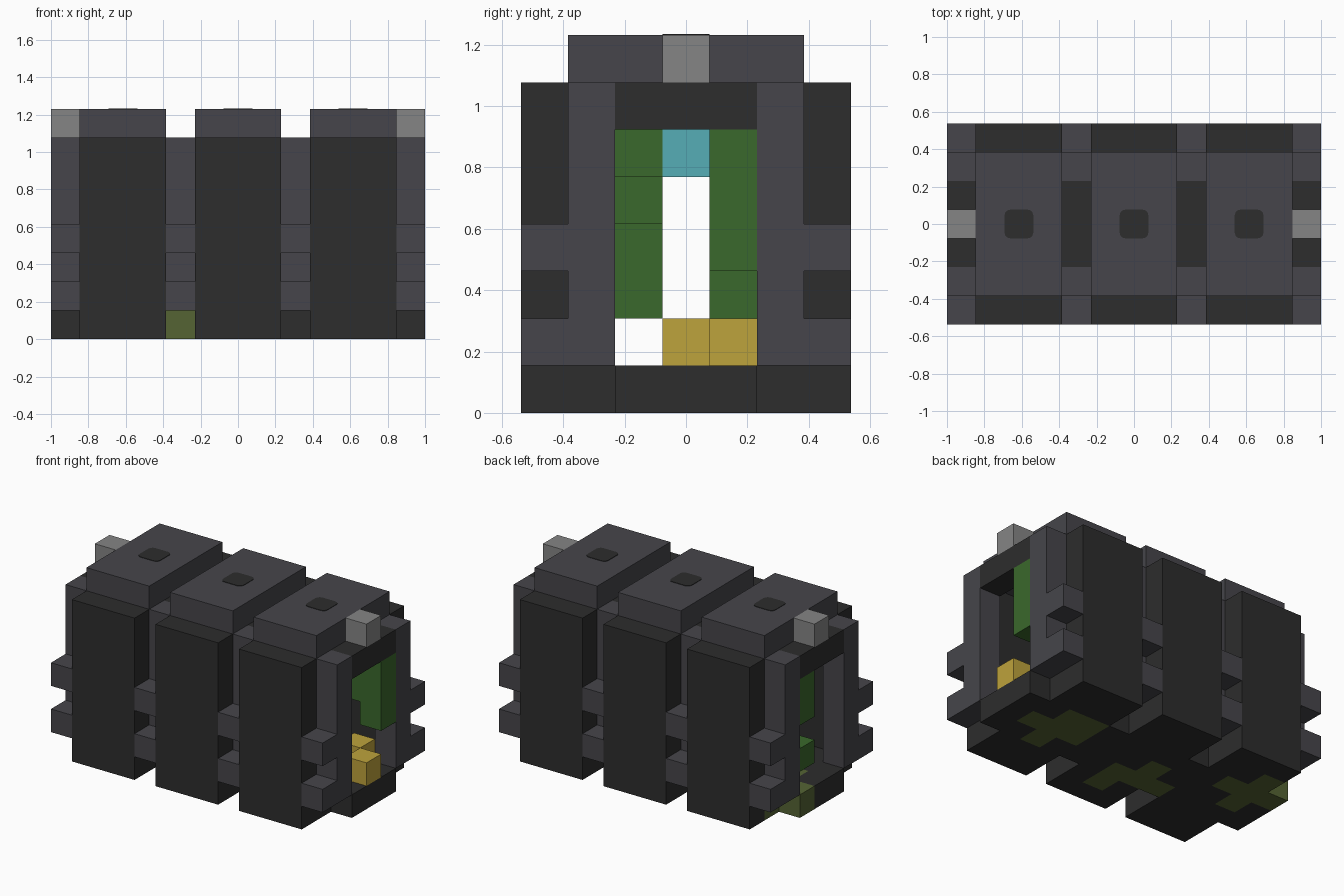
import bpy
import bmesh
from mathutils import Vector

if "Cube" in bpy.data.objects:
    bpy.data.objects.remove(bpy.data.objects["Cube"], do_unlink=True)

U = 2 / 13                      # one block
ORIGIN = Vector((-6.5, -3.5, 0))


def material(name, rgb):
    m = bpy.data.materials.new(name)
    m.use_nodes = True
    m.diffuse_color = (*rgb, 1)
    m.node_tree.nodes["Principled BSDF"].inputs["Base Color"].default_value = (*rgb, 1)
    return m


BLACK = material("charcoal", (0.026, 0.026, 0.026))
GREY = material("slate grey", (0.061, 0.060, 0.069))
LIGHT = material("light grey", (0.235, 0.235, 0.235))
GREEN = material("leaf green", (0.042, 0.138, 0.025))
YELLOW = material("straw yellow", (0.515, 0.366, 0.045))
CYAN = material("pale cyan", (0.093, 0.423, 0.468))
OLIVE = material("moss olive", (0.091, 0.127, 0.034))


def finish(name, bm, mats):
    mesh = bpy.data.meshes.new(name)
    bm.to_mesh(mesh)
    bm.free()
    for m in mats:
        mesh.materials.append(m)
    obj = bpy.data.objects.new(name, mesh)
    bpy.context.scene.collection.objects.link(obj)
    return obj


def add_box(bm, lo, hi):
    """Box between two corners given in block units."""
    lo, hi = Vector(lo), Vector(hi)
    verts = bmesh.ops.create_cube(bm, size=1)["verts"]
    for v in verts:
        v.co = (ORIGIN + (lo + hi) / 2 + v.co * (hi - lo)) * U
    return verts


def blocks(name, mat, *boxes):
    bm = bmesh.new()
    for lo, hi in boxes:
        add_box(bm, lo, hi)
    return finish(name, bm, [mat])


def cube_at(x, y, z, tall=1):
    return (x, y, z), (x + 1, y + 1, z + tall)


def merged_cells(name, cells, special, mats):
    """Single shell around one layer of cells, special cells in the second colour."""
    bm = bmesh.new()
    for x, y in cells:
        box = add_box(bm, (x, y, 0), (x + 1, y + 1, 1))
        faces = {f for v in box for f in v.link_faces}
        inner = []
        for f in faces:
            f.normal_update()
            f.material_index = int((x, y) in special)
            if (x + round(f.normal.x), y + round(f.normal.y)) in cells and abs(f.normal.z) < 0.5:
                inner.append(f)
        bmesh.ops.delete(bm, geom=inner, context="FACES")
    bmesh.ops.remove_doubles(bm, verts=bm.verts, dist=0.001)
    return finish(name, bm, mats)


SECTIONS = (1, 5, 9)            # first column of each wide section
RIBS = (0, 4, 8, 12)            # narrow ribs between and outside them

# Floor with mossy patches
floor = {(x, y) for s in SECTIONS for x in range(s, s + 3) for y in range(1, 6)}
floor |= {(x, y) for x in RIBS for y in (2, 3, 4)}
moss = {(11, 3), (10, 2), (10, 3), (10, 4), (9, 3), (9, 4),
        (6, 1), (6, 2), (5, 2), (5, 3), (4, 2),
        (2, 4), (1, 3), (1, 4), (1, 5), (0, 4)}
merged_cells("floor", floor, moss, [BLACK, OLIVE])

# Wide sections: side panels, raised roof slab and round-cornered hatch
for n, s in enumerate(SECTIONS, 1):
    for side, y in (("front", 0), ("back", 6)):
        blocks(f"{side}_panel_{n}", BLACK, ((s, y, 0), (s + 3, y + 1, 7)))
    blocks(f"roof_slab_{n}", GREY, ((s, 1, 7), (s + 3, 6, 8)))
    bm = bmesh.new()
    for z in (6.98, 8):
        add_box(bm, (s + 1, 3, z), (s + 2, 4, z + 0.02))
    upright = [e for e in bm.edges if abs(e.verts[0].co.z - e.verts[1].co.z) > 0.001]
    bmesh.ops.bevel(bm, geom=upright, offset=0.2 * U, segments=3, profile=0.5, affect="EDGES")
    finish(f"roof_hatch_{n}", bm, [BLACK])

# Ribs: posts with two lugs each, joined by a dark lintel
for n, x in enumerate(RIBS, 1):
    for side, post, lug in (("front", 1, 0), ("back", 5, 6)):
        blocks(f"{side}_post_{n}", GREY, cube_at(x, post, 1, 6))
        blocks(f"{side}_lugs_{n}", GREY, cube_at(x, lug, 1), cube_at(x, lug, 3))
    blocks(f"lintel_{n}", BLACK, ((x, 2, 6), (x + 1, 5, 7)))

# Lamp blocks above both ends
blocks("right_lamp", LIGHT, cube_at(0, 3, 7))
blocks("left_lamp", LIGHT, cube_at(12, 3, 7))

# Plants and fittings inside the passage
blocks("left_hanging_vine", GREEN, cube_at(12, 4, 3, 3), cube_at(11, 4, 4, 2))
blocks("right_hanging_vine", GREEN, cube_at(0, 4, 4, 2))
blocks("right_leaf", GREEN, cube_at(0, 4, 2))
blocks("middle_vine", GREEN, cube_at(6, 2, 5), cube_at(5, 2, 4), cube_at(4, 2, 2, 2))
blocks("straw_bales", YELLOW, cube_at(12, 3, 1), cube_at(11, 4, 1))
blocks("ceiling_light", CYAN, cube_at(6, 3, 5))
